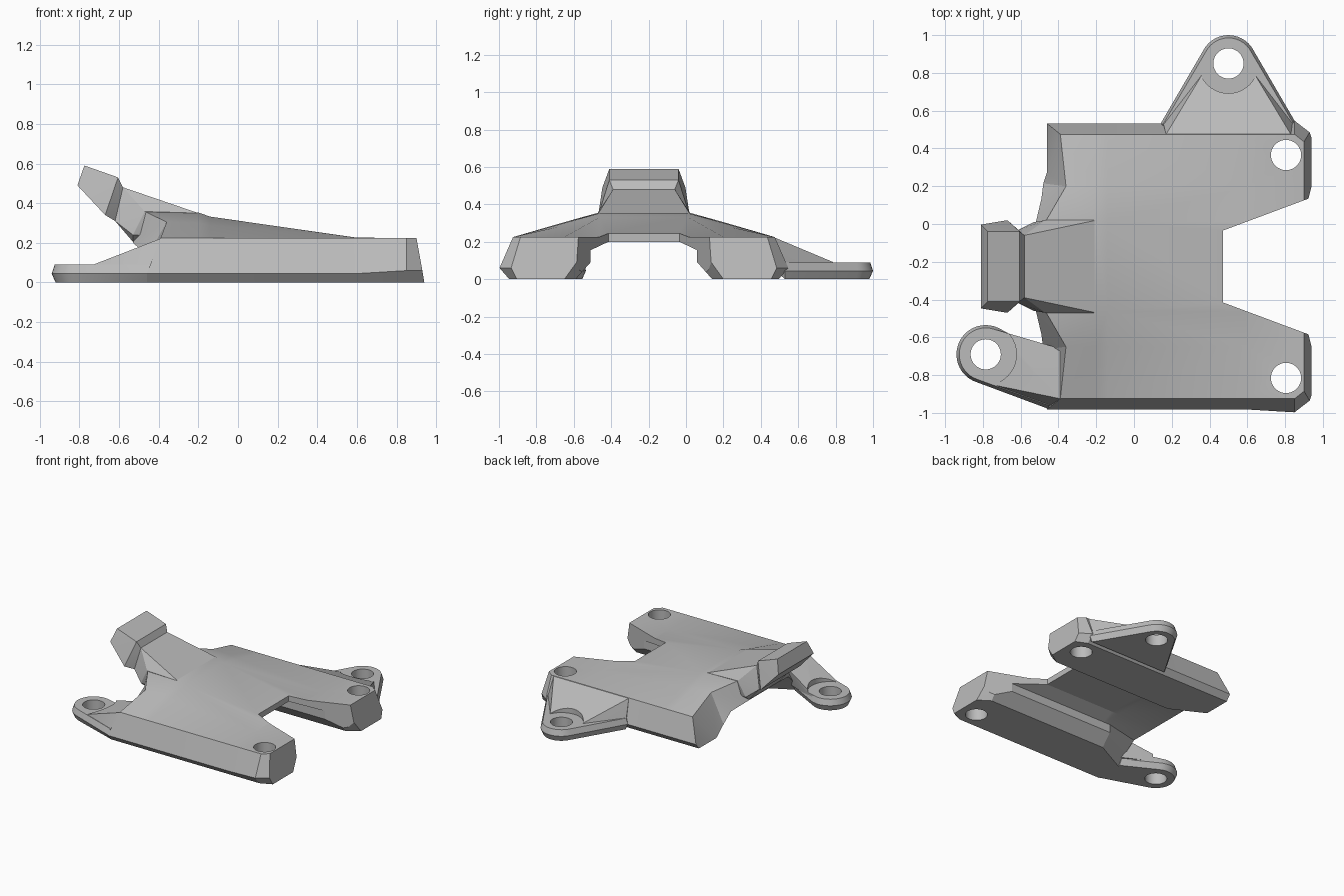
import bpy, bmesh, math

cube = bpy.data.objects.get("Cube")
if cube:
    bpy.data.objects.remove(cube, do_unlink=True)

GREY = (0.5, 0.5, 0.5, 1.0)
mat = bpy.data.materials.new("satin_grey")
mat.use_nodes = True
mat.diffuse_color = GREY
mat.node_tree.nodes["Principled BSDF"].inputs["Base Color"].default_value = GREY

MID = -0.225      # y of the body's centre plane
HOLE = 0.08       # bolt hole radius
SIDES = 40


def finish(bm, name):
    bmesh.ops.recalc_face_normals(bm, faces=bm.faces[:])
    mesh = bpy.data.meshes.new(name)
    bm.to_mesh(mesh)
    bm.free()
    mesh.materials.append(mat)
    obj = bpy.data.objects.new(name, mesh)
    bpy.context.collection.objects.link(obj)
    return obj


def hull(name, points):
    bm = bmesh.new()
    verts = [bm.verts.new(p) for p in points]
    res = bmesh.ops.convex_hull(bm, input=verts)
    loose = {v for v in res["geom_interior"] + res["geom_unused"]
             if isinstance(v, bmesh.types.BMVert) and not v.link_faces}
    bmesh.ops.delete(bm, geom=list(loose), context="VERTS")
    bmesh.ops.dissolve_limit(bm, angle_limit=0.01, verts=bm.verts[:], edges=bm.edges[:])
    return finish(bm, name)


def ring(x, y, r, z):
    step = math.tau / SIDES
    return [(x + r * math.cos(i * step), y + r * math.sin(i * step), z) for i in range(SIDES)]


def mirrored(points):
    return [(x, MID + s * d, z) for x, d, z in points for s in (-1, 1)]


def activate(obj):
    bpy.ops.object.select_all(action="DESELECT")
    obj.select_set(True)
    bpy.context.view_layer.objects.active = obj


def cut(obj, points):
    tool = hull("cutter", points)
    tool.hide_render = True
    mod = obj.modifiers.new("cut", "BOOLEAN")
    mod.operation = "DIFFERENCE"
    mod.solver = "EXACT"
    mod.object = tool
    activate(obj)
    bpy.ops.object.modifier_apply(modifier=mod.name)
    bpy.data.objects.remove(tool, do_unlink=True)


def drill(obj, x, y, r=HOLE, bottom=-0.1):
    cut(obj, ring(x, y, r, bottom) + ring(x, y, r, 0.7))


# Body: arched cross-sections lofted along x, half profile from outside to inside
def section(x, ridge):
    shoulder = 0.225 + 0.59 * (ridge - 0.225)
    return [(x, .72, 0), (x, .757, .045), (x, .70, .225), (x, .425, shoulder),
            (x, .235, ridge), (x, .19, .2), (x, .285, .155), (x, .285, .09), (x, .365, 0)]


tail = [(-.46, .72, 0), (-.46, .757, .045), (-.39, .70, .225), (-.36, .425, .305),
        (-.47, .235, .358), (-.53, .19, .2), (-.49, .36, .165), (-.48, .44, .09), (-.46, .5, 0)]
wide = section(.85, .225)
wide[1] = (.85, .772, .06)
nose = [(.94, .68, 0), (.93, .71, .06), (.9, .66, .225), (.9, .425, .225),
        (.9, .235, .225), (.905, .19, .2), (.912, .285, .155), (.924, .36, .09), (.94, .425, 0)]
stations = [tail, section(-.2, .353), section(-.14, .332), section(.6, .226), wide, nose]

bm = bmesh.new()
loops = []
for st in stations:
    sides = [[bm.verts.new((x, MID + s * d, z)) for x, d, z in st] for s in (1, -1)]
    loops.append(sides)
for a, b in zip(loops, loops[1:]):
    for s in (0, 1):
        for i in range(8):
            bm.faces.new((a[s][i], a[s][i + 1], b[s][i + 1], b[s][i]))
        bm.faces.new((a[s][8], a[s][0], b[s][0], b[s][8]))
# The outer and inner skins meet across the centre plane instead of between ridge and ceiling
for a, b in zip(loops, loops[1:]):
    for s in (0, 1):
        inner = [f for f in bm.faces if set(f.verts) == {a[s][4], a[s][5], b[s][5], b[s][4]}]
        bmesh.ops.delete(bm, geom=inner, context="FACES_ONLY")
    for i in (4, 5):
        bm.faces.new((a[0][i], a[1][i], b[1][i], b[0][i]))
for end in (loops[0], loops[-1]):
    for v in end:
        for ids in ((0, 1, 2, 8), (8, 2, 3, 7), (7, 3, 6), (3, 4, 5, 6)):
            bm.faces.new([v[i] for i in ids])
    bm.faces.new((end[0][4], end[1][4], end[1][5], end[0][5]))
body = finish(bm, "arched_body")

# Tapered notch between the two legs, then the leg bolt holes
cut(body, mirrored([(x, d, z) for z in (-.1, .5) for x, d in ((.47, .19), (1.1, .425))]))
for y in (0.365, -0.815):
    drill(body, 0.805, y)

# Neck and clamp block at the raised end
neck = hull("neck", mirrored([
    (-.58, .165, .48), (-.14, .22, .329), (-.2, .245, .35), (-.47, .245, .358),
    (-.62, .19, .31), (-.53, .235, .24), (-.53, .19, .205), (-.2, .19, .22)]))
block = hull("clamp_block", mirrored([
    (-.775, .185, .59), (-.605, .185, .53), (-.81, .222, .49), (-.67, .245, .34),
    (-.58, .165, .48), (-.62, .19, .31)]))


# Mounting ears: bevelled base plate plus a ramp up to the body, with a round bolt seat
def ear(name, x, y, r, base, ramp):
    disc = ring(x, y, r - .02, 0) + ring(x, y, r, .045) + ring(x, y, r - .015, .09)
    parts = [hull(name + "_plate", disc + base), hull(name + "_ramp", ramp)]
    drill(parts[1], x, y, r + .008, .09)
    for part in parts:
        drill(part, x, y)
    return parts


back = ear("back_ear", .5, .85, .15,
           [(.5 + s * w, yy, z) for s in (-1, 1)
            for w, yy, z in ((.34, .53, 0), (.36, .53, .045), (.345, .53, .09), (.34, .47, .05))],
           [(.5 + s * w, yy, z) for s in (-1, 1)
            for w, yy, z in ((.33, .475, .222), (.345, .53, .08), (.33, .475, .08),
                             (.14, .79, .09), (.14, .79, .06))])
front = ear("front_ear", -.785, -.69, .155,
            [(-.45, -.945, 0), (-.45, -.98, .045), (-.45, -.96, .09),
             (-.46, -.71, 0), (-.46, -.69, .045), (-.46, -.70, .09)],
            [(-.39, -.925, .222), (-.39, -.66, .21), (-.5, -.66, .168), (-.45, -.965, .07),
             (-.45, -.68, .05), (-.73, -.56, .09), (-.73, -.855, .09),
             (-.73, -.56, .06), (-.73, -.86, .06)])

# Smooth round walls and the gently curved deck, keep the corners crisp
for obj in [body, neck, block] + back + front:
    activate(obj)
    bpy.ops.object.shade_smooth_by_angle(angle=math.radians(20))
